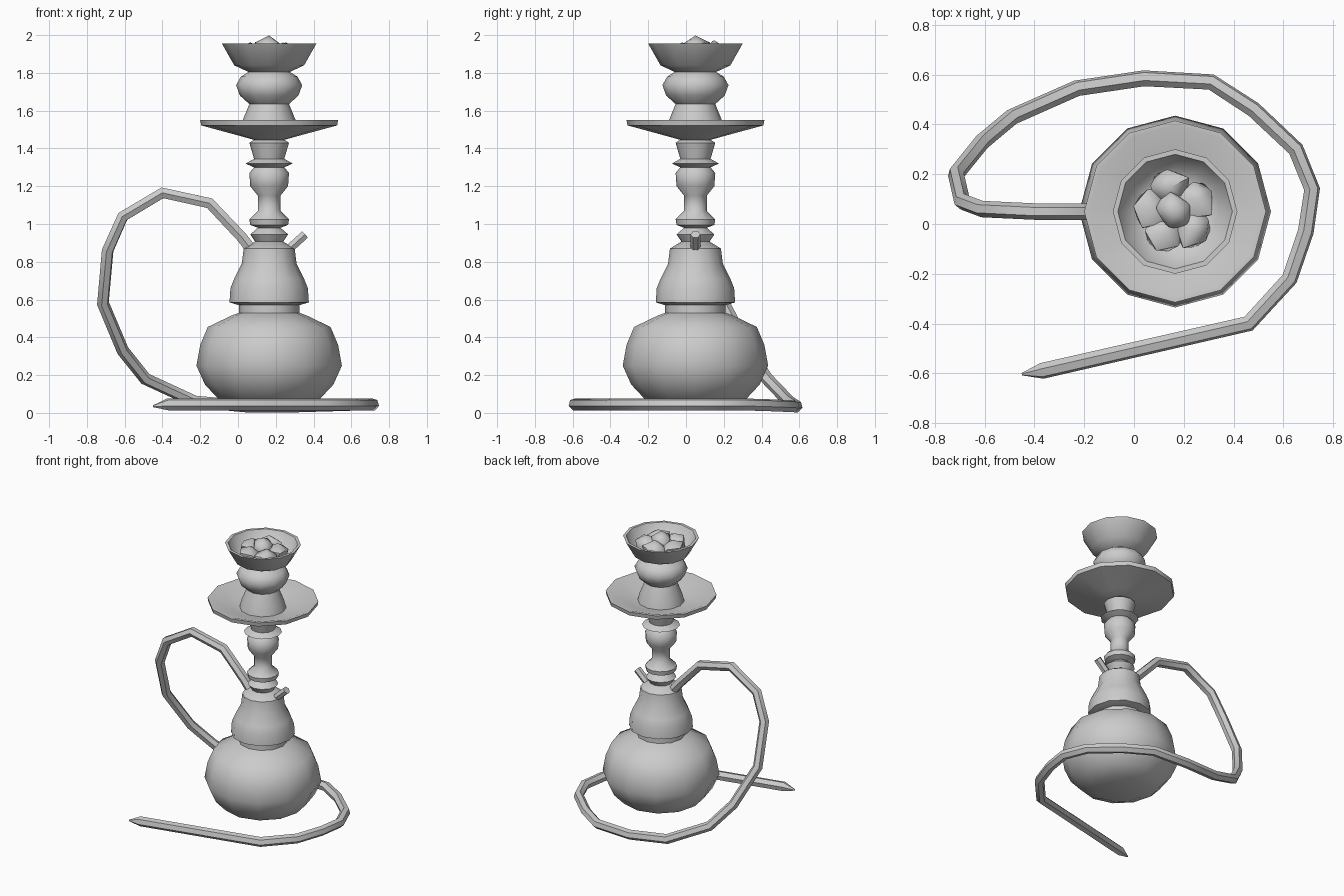
import bpy, bmesh, math, random
from mathutils import Vector

random.seed(4)
cube = bpy.data.objects.get("Cube")
if cube:
    bpy.data.objects.remove(cube, do_unlink=True)

AXIS = Vector((0.165, 0.05, 0))
SIDES = 12

grey = bpy.data.materials.new("plain grey")
grey.use_nodes = True
grey.diffuse_color = (0.6, 0.6, 0.6, 1)
grey.node_tree.nodes["Principled BSDF"].inputs["Base Color"].default_value = (0.6, 0.6, 0.6, 1)


def finish(obj, angle=50):
    bpy.ops.object.select_all(action="DESELECT")
    obj.select_set(True)
    bpy.context.view_layer.objects.active = obj
    if obj.type == "CURVE":
        bpy.ops.object.convert(target="MESH")
    obj.data.materials.clear()
    obj.data.materials.append(grey)
    bpy.ops.object.shade_smooth_by_angle(angle=math.radians(angle))


def from_bmesh(name, bm, location):
    bmesh.ops.recalc_face_normals(bm, faces=bm.faces)
    mesh = bpy.data.meshes.new(name)
    bm.to_mesh(mesh)
    bm.free()
    obj = bpy.data.objects.new(name, mesh)
    obj.location = location
    bpy.context.collection.objects.link(obj)
    return obj


def lathe(name, profile):
    """Turn (radius, height) points around the main axis and cap both ends."""
    bm = bmesh.new()
    rings = []
    for r, z in profile:
        rings.append([bm.verts.new((r * math.cos(a), r * math.sin(a), z))
                      for a in (math.tau * i / SIDES for i in range(SIDES))])
    for low, high in zip(rings, rings[1:]):
        for i in range(SIDES):
            j = (i + 1) % SIDES
            bm.faces.new((low[i], low[j], high[j], high[i]))
    bm.faces.new(rings[0])
    bm.faces.new(rings[-1])
    finish(from_bmesh(name, bm, AXIS))


def tube(name, points, radius):
    """Sweep a six-sided tube; each point is (x, y, z, thickness)."""
    curve = bpy.data.curves.new(name, "CURVE")
    curve.dimensions = "3D"
    curve.bevel_depth = radius
    curve.bevel_resolution = 1
    curve.use_fill_caps = True
    line = curve.splines.new("POLY")
    line.points.add(len(points) - 1)
    for p, (x, y, z, thick) in zip(line.points, points):
        p.co = (x, y, z, 1)
        p.radius = thick
    obj = bpy.data.objects.new(name, curve)
    bpy.context.collection.objects.link(obj)
    finish(obj)


# Round water vase
lathe("vase", [(0.17, 0.03), (0.27, 0.075), (0.34, 0.15), (0.385, 0.25), (0.365, 0.36),
               (0.325, 0.455), (0.2, 0.515), (0.16, 0.53), (0.16, 0.58)])

# Bell-shaped cover above the vase
lathe("bell_cover", [(0.16, 0.57), (0.21, 0.585), (0.205, 0.66), (0.185, 0.71), (0.145, 0.79),
                     (0.135, 0.87), (0.07, 0.91)])

# Turned stem with rings
lathe("stem", [(0.07, 0.9), (0.1, 0.945), (0.06, 0.98), (0.1, 0.995), (0.105, 1.025), (0.06, 1.07),
               (0.06, 1.15), (0.1, 1.2), (0.105, 1.27), (0.08, 1.3), (0.125, 1.32), (0.08, 1.345),
               (0.105, 1.43), (0.06, 1.46)])

# Wide shallow ash plate
lathe("ash_plate", [(0.06, 1.44), (0.15, 1.465), (0.36, 1.522), (0.365, 1.55), (0.345, 1.55),
                    (0.2, 1.5), (0.1, 1.49)])

# Hollow bowl on a waisted foot
lathe("bowl", [(0.155, 1.49), (0.14, 1.55), (0.105, 1.635), (0.155, 1.68), (0.175, 1.735), (0.15, 1.78),
               (0.11, 1.805), (0.185, 1.84), (0.25, 1.955), (0.23, 1.955), (0.18, 1.86), (0.12, 1.84)])

# Coals heaped in the bowl
for i in range(6):
    angle = math.tau * i / 5 + 0.5
    reach = 0.1 if i < 5 else 0.0
    bm = bmesh.new()
    bmesh.ops.create_icosphere(bm, subdivisions=1, radius=0.075)
    for v in bm.verts:
        v.co *= random.uniform(0.88, 1.15)
        v.co.y *= 1.15
    coal = from_bmesh("coal", bm, AXIS + Vector((reach * math.cos(angle), reach * math.sin(angle),
                                                 1.89 if i < 5 else 1.925)))
    coal.rotation_euler = (0, 0, angle)
    finish(coal)

# Hose looping down from the stem and around the vase on the ground
hose_path = [(0.09, 0.05, 0.84), (0.02, 0.05, 0.93), (-0.15, 0.05, 1.11), (-0.4, 0.05, 1.165),
             (-0.61, 0.06, 1.04), (-0.69, 0.09, 0.86), (-0.715, 0.2, 0.58), (-0.61, 0.33, 0.33),
             (-0.49, 0.43, 0.18), (-0.23, 0.545, 0.06), (0.04, 0.585, 0.035), (0.31, 0.57, 0.035),
             (0.48, 0.46, 0.04), (0.65, 0.3, 0.045), (0.715, 0.14, 0.045), (0.69, -0.03, 0.045),
             (0.625, -0.22, 0.045), (0.46, -0.4, 0.045), (-0.37, -0.59, 0.045)]
tube("hose", [(*p, 1) for p in hose_path] + [(-0.45, -0.603, 0.035, 0.15)], 0.033)

# Short purge valve on the other side
tube("purge_valve", [(0.24, 0.05, 0.84, 1), (0.355, 0.05, 0.945, 1)], 0.026)
